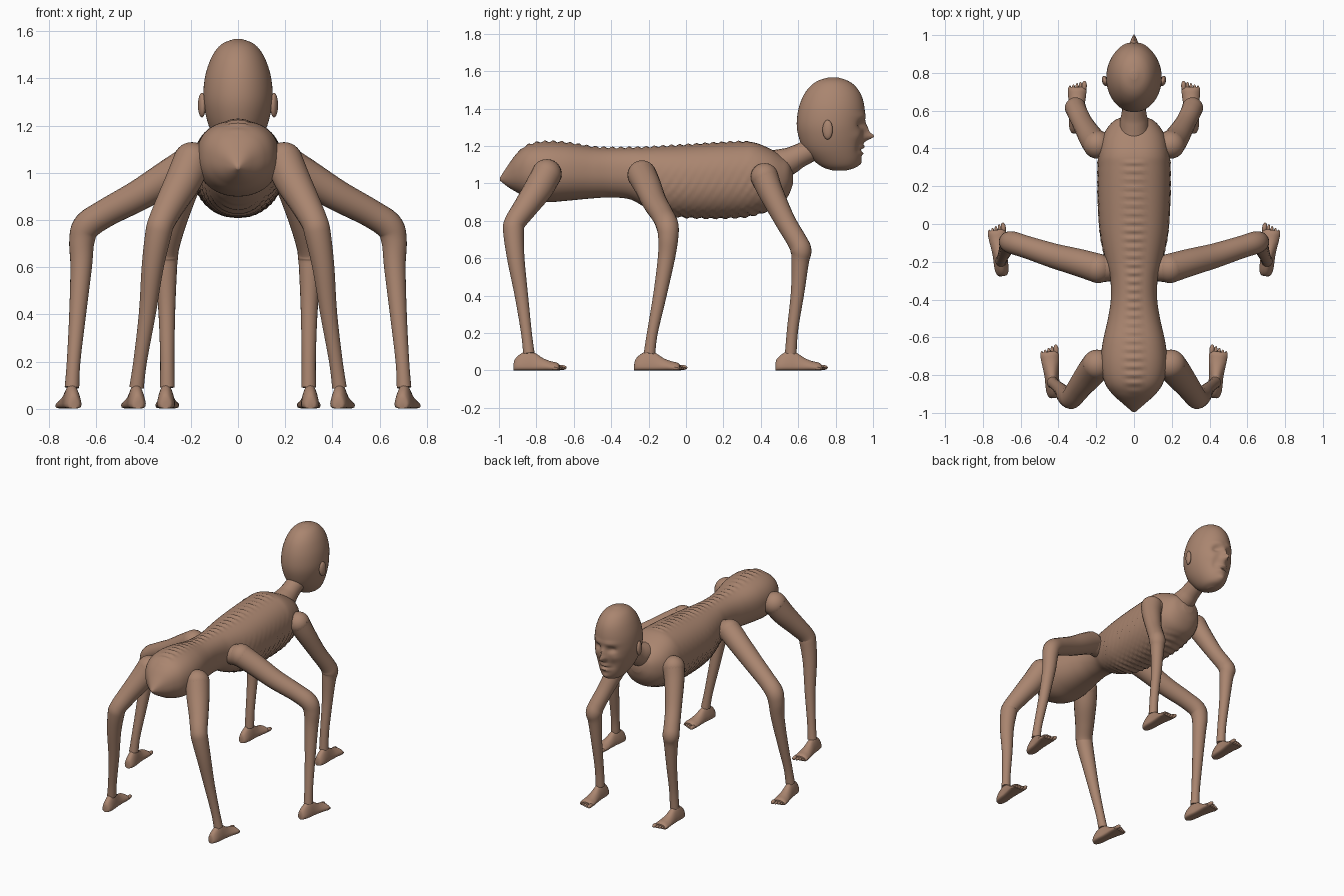
import bpy, bmesh, math
from mathutils import Vector, Matrix

if "Cube" in bpy.data.objects:
    bpy.data.objects.remove(bpy.data.objects["Cube"])

skin = bpy.data.materials.new("brown skin")
skin.diffuse_color = (0.40, 0.235, 0.16, 1)
skin.use_nodes = True
skin.node_tree.nodes["Principled BSDF"].inputs["Base Color"].default_value = skin.diffuse_color


def spline(pts, n):
    """Catmull-Rom samples through tuples of any length."""
    out = []
    for i in range(len(pts) - 1):
        a, b, c, d = (pts[min(max(i + k, 0), len(pts) - 1)] for k in (-1, 0, 1, 2))
        for s in range(n):
            t = s / n
            out.append(tuple(0.5 * (2 * q + (r - p) * t + (2 * p - 5 * q + 4 * r - w) * t * t
                                    + (3 * q - p - 3 * r + w) * t ** 3)
                             for p, q, r, w in zip(a, b, c, d)))
    return out + [pts[-1]]


def loft(bm, rings):
    """Skin a list of closed point rings and cap both ends."""
    rows = [[bm.verts.new(p) for p in ring] for ring in rings]
    n = len(rows[0])
    for a, b in zip(rows, rows[1:]):
        for i in range(n):
            bm.faces.new((a[i], a[(i + 1) % n], b[(i + 1) % n], b[i]))
    bm.faces.new(rows[0][::-1])
    bm.faces.new(rows[-1])


def ball(bm, center, size, seg=20, rot=None):
    m = Matrix.Translation(center) @ (rot or Matrix()) @ Matrix.Diagonal((*size, 1))
    bmesh.ops.create_uvsphere(bm, u_segments=seg, v_segments=seg * 2 // 3, radius=1, matrix=m)


def finish(name, bm, mirror=False, angle=40):
    bmesh.ops.recalc_face_normals(bm, faces=bm.faces)
    mesh = bpy.data.meshes.new(name)
    bm.to_mesh(mesh)
    bm.free()
    mesh.materials.append(skin)
    ob = bpy.data.objects.new(name, mesh)
    bpy.context.collection.objects.link(ob)
    bpy.ops.object.select_all(action='DESELECT')
    ob.select_set(True)
    bpy.context.view_layer.objects.active = ob
    bpy.ops.object.shade_smooth_by_angle(angle=math.radians(angle))
    if mirror:
        ob.modifiers.new("mirror", 'MIRROR').use_mirror_merge = False
    return ob


def tube(bm, path, n=6, sides=20):
    """Round limb through (x, y, z, radius) points."""
    p = spline(path, n)
    rings = []
    for i, q in enumerate(p):
        t = (Vector(p[min(i + 1, len(p) - 1)][:3]) - Vector(p[max(i - 1, 0)][:3])).normalized()
        u = t.cross(Vector((1, 0.01, 0)) if abs(t.x) < 0.8 else Vector((0, 1, 0))).normalized()
        # keep the frame steady from ring to ring
        if i:
            u = (last - t * last.dot(t)).normalized()
        last = u
        v = t.cross(u)
        rings.append([Vector(q[:3]) + q[3] * (u * math.cos(a) + v * math.sin(a))
                      for a in (2 * math.pi * k / sides for k in range(sides))])
    loft(bm, rings)


# torso: (y, top, bottom, half width), with rib ridges and a bumpy spine
stations = [(-0.995, 1.03, 1.015, .008), (-.95, 1.10, .98, .06), (-.9, 1.165, .95, .115),
            (-.84, 1.205, .92, .155), (-.75, 1.22, .9, .175), (-.64, 1.215, .907, .168),
            (-.5, 1.193, .92, .138), (-.4, 1.187, .925, .123), (-.3, 1.188, .915, .125),
            (-.22, 1.19, .875, .145), (-.1, 1.197, .83, .172), (0, 1.203, .817, .185),
            (.15, 1.213, .812, .192), (.3, 1.22, .817, .192), (.37, 1.217, .83, .188),
            (.45, 1.185, .855, .172), (.51, 1.15, .885, .14), (.55, 1.12, .94, .1),
            (.573, 1.07, 1.0, .04)]
bm = bmesh.new()
rings = []
for y, top, bot, w in spline(stations, 12):
    c, h = (top + bot) / 2, (top - bot) / 2
    fade = min(max((y + .25) / .12, 0), 1) * min(max((.5 - y) / .12, 0), 1)
    spine = min(max((y + .92) / .1, 0), 1) * min(max((.36 - y) / .05, 0), 1)
    ring = []
    for k in range(48):
        a = 2 * math.pi * k / 48
        ca, sa = math.cos(a), math.sin(a)
        e = 0.84 if sa > 0 else 0.95
        x = w * math.copysign(abs(ca) ** e, ca)
        z = h * math.copysign(abs(sa) ** e, sa)
        low = min(max((0.5 - sa) / 0.6, 0), 1)
        f = 1 + .022 * fade * low * math.sin(2 * math.pi * (y + .25 * sa) / .052)
        bump = .005 * spine * max(0, sa - .97) / .03 * (1 + math.sin(2 * math.pi * y / .045))
        ring.append((x * f, y, c + z * f + bump))
    rings.append(ring)
loft(bm, rings)
finish("torso", bm, angle=60)

# neck
bm = bmesh.new()
tube(bm, [(0, .45, 1.09, .085), (0, .54, 1.115, .075), (0, .6, 1.145, .064),
          (0, .68, 1.185, .062), (0, .78, 1.24, .07)])
finish("neck", bm)

# head: (z, back, front, half width), then sculpted face
skull = [(1.068, .79, .85, .025), (1.085, .735, .905, .06), (1.12, .685, .93, .088),
         (1.18, .63, .943, .117), (1.25, .602, .95, .138), (1.32, .592, .955, .147),
         (1.40, .602, .955, .141), (1.47, .628, .938, .121), (1.52, .665, .905, .094),
         (1.55, .708, .863, .062), (1.567, .765, .81, .018)]
dents = [(0, 1.25, .018, .02, .048), (0, 1.285, .017, .035, .022),    # nose
         (.055, 1.315, .027, .02, -.024), (.05, 1.36, .05, .016, .008),  # eye and brow
         (.085, 1.255, .025, .025, .008), (.055, 1.2, .02, .035, -.012),   # cheek
         (0, 1.195, .03, .009, .012), (0, 1.177, .035, .006, -.012),   # lips
         (0, 1.16, .03, .009, .01), (0, 1.11, .03, .02, .012)]       # chin
bm = bmesh.new()
rings = []
for z, back, front, w in spline(skull, 7):
    ring = []
    for k in range(72):
        a = 2 * math.pi * k / 72
        x, s = w * math.cos(a), math.sin(a)
        y = (back + front) / 2 + (front - back) / 2 * s
        if s > 0:
            for dx, dz, wx, wz, amt in dents:
                y += amt * s * math.exp(-((abs(x) - dx) / wx) ** 2 - ((z - dz) / wz) ** 2)
        ring.append((x, y, z))
    rings.append(ring)
loft(bm, rings)
finish("head", bm, angle=60)

# ears
bm = bmesh.new()
ball(bm, (.153, .757, 1.287), (.016, .028, .052), 20, Matrix.Rotation(-.25, 4, 'Z'))
finish("ears", bm, True)

# legs: hip ball, tapering limb down to the ankle
legs = {
    "front": [(.195, .42, 1.035, .074), (.225, .455, .95, .066), (.27, .53, .80, .055),
              (.302, .595, .69, .054), (.31, .615, .64, .056), (.306, .61, .58, .047),
              (.302, .597, .42, .036), (.3, .57, .22, .03), (.3, .56, .09, .031)],
    "middle": [(.19, -.235, 1.045, .078), (.29, -.205, .985, .073), (.42, -.17, .905, .066),
               (.56, -.125, .83, .06), (.64, -.1, .775, .06), (.662, -.095, .71, .054),
               (.665, -.105, .6, .046), (.68, -.14, .4, .036), (.697, -.18, .2, .029),
               (.704, -.195, .09, .031)],
    "rear": [(.195, -.745, 1.05, .08), (.23, -.79, .97, .077), (.285, -.86, .87, .065),
             (.325, -.915, .79, .057), (.338, -.922, .74, .056), (.362, -.91, .6, .047),
             (.385, -.88, .4, .036), (.415, -.853, .2, .029), (.43, -.84, .09, .031)],
}
for name, path in legs.items():
    bm = bmesh.new()
    r = path[0][3]
    ball(bm, path[0][:3], (r, r, r), 24)
    # stub that roots the joint inside the body
    x, y, z = path[0][:3]
    tube(bm, [(x - .12, y, z - .02, r * .8), (x, y, z, r * .97)], 3)
    tube(bm, path)
    finish(name + "_legs", bm, True)

# feet: (length, half width, height), flat soled, with five toes
sole = [(-.082, .012, .035), (-.075, .026, .06), (-.05, .036, .085), (-.01, .038, .105),
        (.03, .038, .095), (.075, .042, .066), (.115, .047, .05), (.15, .049, .042),
        (.165, .046, .03)]
for name, ax, ay, turn in (("front", .305, .56, .03), ("middle", .706, -.195, -.13),
                           ("rear", .432, -.84, -.1)):
    bm = bmesh.new()
    rings = []
    for l, w, h in spline(sole, 4):
        ring = []
        for k in range(24):
            a = 2 * math.pi * k / 24
            ca, sa = math.cos(a), math.sin(a)
            base = min(.022, h * .4)
            ring.append((w * math.copysign(abs(ca) ** .8, ca) * (1 - .25 * max(sa, 0)), l,
                         base + (h - base) * sa if sa > 0
                         else base - base * abs(sa) ** .5))
        rings.append(ring)
    loft(bm, rings)
    for i in range(5):
        big = .0135 if i == 0 else .0095
        ball(bm, (-.035 + i * .0185 - (.002 if i == 0 else 0), .172 - .007 * i, big + .002),
             (big, .028, big), 12)
    bm.transform(Matrix.Translation((ax, ay, 0)) @ Matrix.Rotation(turn, 4, 'Z'))
    finish(name + "_feet", bm, True)
